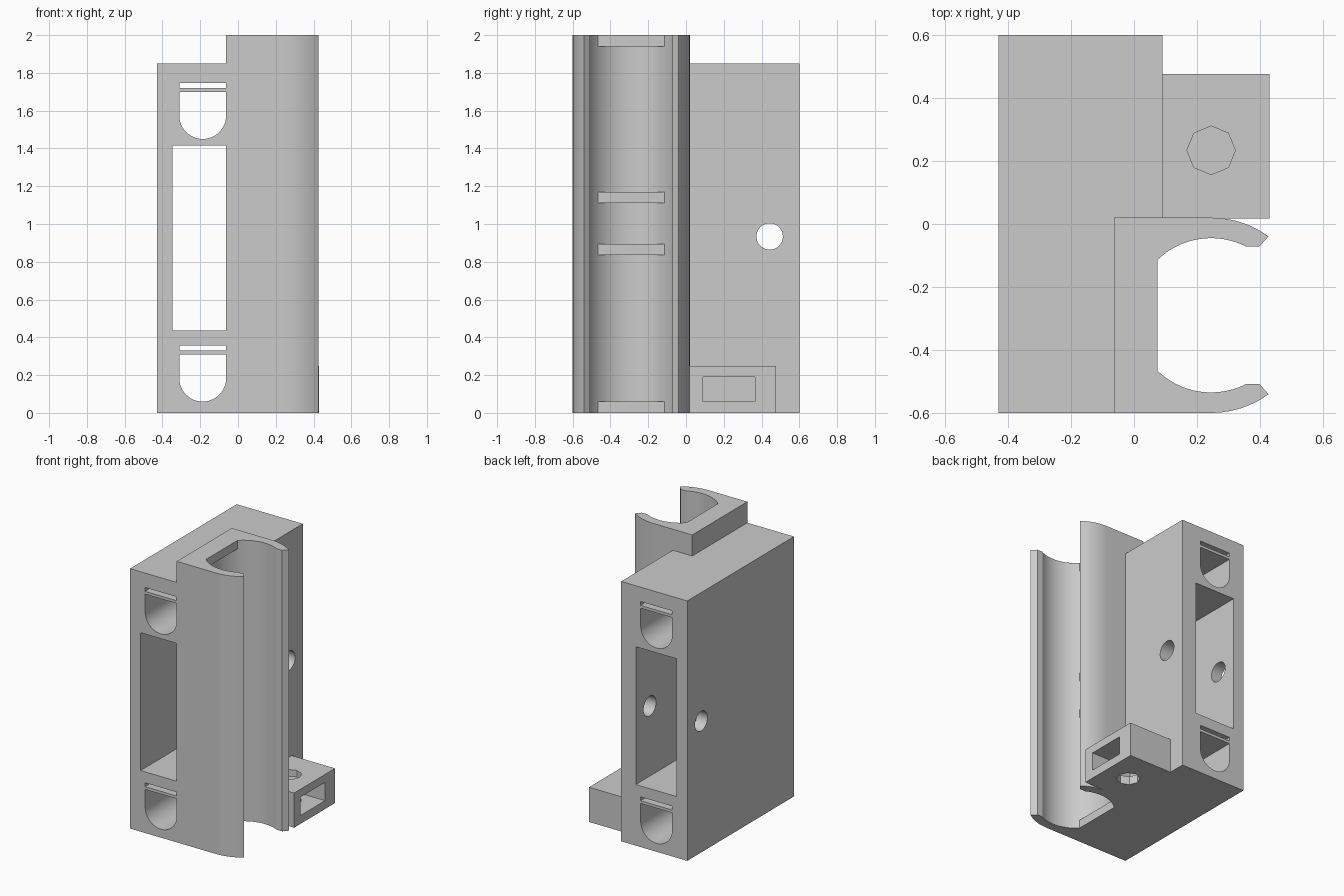
import bpy, bmesh
from math import cos, sin, radians, pi

cube = bpy.data.objects.get("Cube")
if cube:
    bpy.data.objects.remove(cube, do_unlink=True)

grey = bpy.data.materials.new("plain_grey")
grey.use_nodes = True
GREY = (0.6, 0.6, 0.6, 1)
grey.diffuse_color = GREY
grey.node_tree.nodes["Principled BSDF"].inputs["Base Color"].default_value = GREY


def prism(name, outline, axis, lo, hi):
    """Extrude a 2D outline along an axis; the outline uses the other two axes in order."""
    bm = bmesh.new()

    def place(p, d):
        return {"x": (d, p[0], p[1]), "y": (p[0], d, p[1]), "z": (p[0], p[1], d)}[axis]

    face = bm.faces.new([bm.verts.new(place(p, lo)) for p in outline])
    ext = bmesh.ops.extrude_face_region(bm, geom=[face])
    move = place((0, 0), hi - lo)
    bmesh.ops.translate(bm, vec=move, verts=[v for v in ext["geom"] if isinstance(v, bmesh.types.BMVert)])
    bmesh.ops.recalc_face_normals(bm, faces=bm.faces)
    mesh = bpy.data.meshes.new(name)
    bm.to_mesh(mesh)
    bm.free()
    mesh.materials.append(grey)
    obj = bpy.data.objects.new(name, mesh)
    bpy.context.collection.objects.link(obj)
    return obj


def rect(a0, a1, b0, b1):
    return [(a0, b0), (a1, b0), (a1, b1), (a0, b1)]


def arc(cx, cy, r, start, end, n):
    steps = [radians(start + (end - start) * i / n) for i in range(n + 1)]
    return [(cx + r * cos(t), cy + r * sin(t)) for t in steps]


def circle(cx, cy, r, n):
    return arc(cx, cy, r, 0, 360, n)[:-1]


def combine(target, tool, operation):
    """Apply a boolean and discard the tool."""
    tool.hide_render = True
    mod = target.modifiers.new("bool", "BOOLEAN")
    mod.object, mod.operation, mod.solver = tool, operation, "EXACT"
    dg = bpy.context.evaluated_depsgraph_get()
    mesh = bpy.data.meshes.new_from_object(target.evaluated_get(dg))
    target.modifiers.clear()
    target.data = mesh
    bpy.data.objects.remove(tool, do_unlink=True)


# Main body: narrow beside the clip, wide behind it
body = prism("clip_bracket", [(-0.43, -0.6), (-0.03, -0.6), (-0.03, 0.0), (0.09, 0.0),
                              (0.09, 0.6), (-0.43, 0.6)], "z", 0, 1.85)

# Large window, strap slots and round-bottomed openings running front to back
cutters = [prism("window_cutter", rect(-0.347, -0.025, 0.435, 1.416), "y", -1, 1)]
for base in (0.06, 1.45):
    r, cx = 0.124, -0.187
    opening = arc(cx, base + r, r, 180, 360, 24) + [(cx + r, base + 0.25), (cx - r, base + 0.25)]
    cutters.append(prism("opening_cutter", opening, "y", -1, 1))
    cutters.append(prism("slot_cutter", rect(cx - r, cx + r, base + 0.27, base + 0.297), "y", -1, 1))
# Cross hole through both side walls
cutters.append(prism("cross_hole_cutter", circle(0.443, 0.934, 0.07, 32), "x", -1, 1))
for c in cutters:
    combine(body, c, "DIFFERENCE")

# C-shaped clip: half profile mirrored about its centre line
CX, CY, R_IN, R_OUT = 0.245, -0.29, 0.245, 0.31
upper = [(-0.063, CY + R_OUT)] + arc(CX, CY, R_OUT, 90, 54, 10)
upper += [(0.398, CY + 0.218), (0.355, CY + 0.218)] + arc(CX, CY, R_IN, 63, 180, 28)
lower = [(x, 2 * CY - y) for x, y in reversed(upper[:-1])]
clip = prism("clip", upper + lower, "z", 0, 2)

# Flat ridges across the back of the clip channel
for z0, z1 in ((0, 0.06), (0.835, 0.895), (1.11, 1.17), (1.94, 2)):
    ridge = prism("ridge", rect(-0.03, 0.075, CY - 0.176, CY + 0.176), "z", z0, z1)
    combine(clip, ridge, "UNION")

# Screw lug with a nut pocket and octagonal screw hole
lug = prism("screw_lug", rect(0.07, 0.43, 0.018, 0.477), "z", 0, 0.247)
pocket = prism("nut_pocket_cutter", rect(0.11, 0.6, 0.09, 0.365), "z", 0.06, 0.19)
combine(lug, pocket, "DIFFERENCE")
for z0, z1 in ((-0.1, 0.1), (0.2, 0.4)):
    hole = prism("screw_hole_cutter", circle(CX, 0.234, 0.077, 8), "z", z0, z1)
    combine(lug, hole, "DIFFERENCE")

# Fuse everything into one solid part
combine(body, clip, "UNION")
combine(body, lug, "UNION")

bpy.ops.object.select_all(action="DESELECT")
body.select_set(True)
bpy.context.view_layer.objects.active = body
bpy.ops.object.shade_smooth_by_angle(angle=pi / 6)
